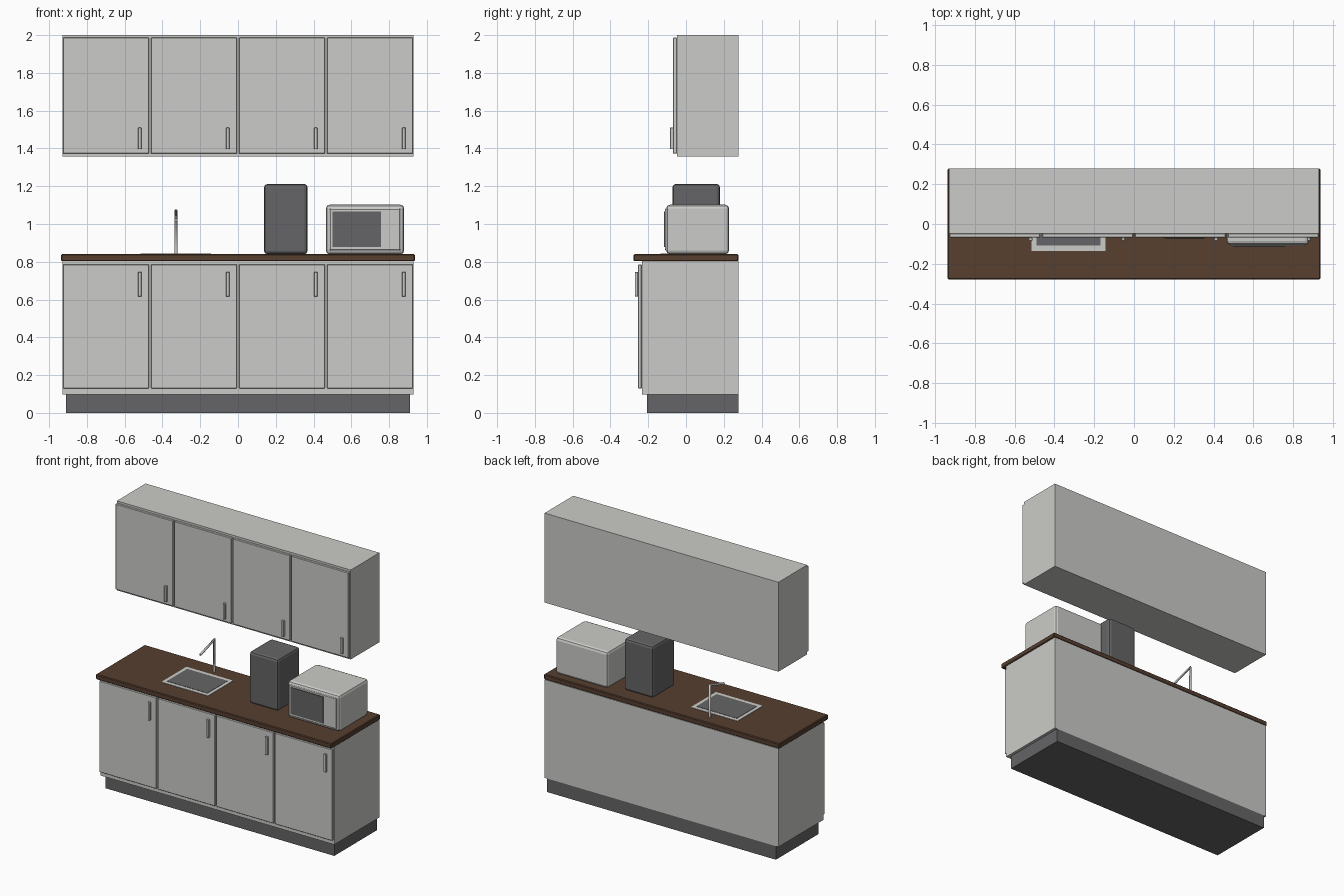
import bpy
from mathutils import Vector

cube = bpy.data.objects.get("Cube")
if cube:
    bpy.data.objects.remove(cube, do_unlink=True)


def material(name, rgb):
    m = bpy.data.materials.new(name)
    m.use_nodes = True
    m.diffuse_color = (*rgb, 1)
    m.node_tree.nodes["Principled BSDF"].inputs["Base Color"].default_value = (*rgb, 1)
    return m


LIGHT = material("light_grey", (0.60, 0.60, 0.58))
DARK = material("dark_grey", (0.13, 0.13, 0.135))
WOOD = material("brown_wood", (0.095, 0.05, 0.03))


def box(name, x, y, z, mat, bevel=0, segments=1):
    """Box spanning the given (min, max) ranges, with optional bevelled edges."""
    bpy.ops.mesh.primitive_cube_add(size=1)
    ob = bpy.context.object
    ob.name = name
    spans = (x, y, z)
    centre = Vector([(a + b) / 2 for a, b in spans])
    size = [b - a for a, b in spans]
    for v in ob.data.vertices:
        v.co = Vector([c * s for c, s in zip(v.co, size)]) + centre
    ob.data.materials.append(mat)
    if bevel:
        mod = ob.modifiers.new("bevel", "BEVEL")
        mod.width = bevel
        mod.segments = segments
    return ob


def cabinet(prefix, front, z, door_z, handle_z):
    """Carcass with four doors, each with an upright bar handle."""
    box(prefix + "_cabinet", (-0.93, 0.93), (front, 0.278), z, LIGHT)
    for i in range(4):
        left = -0.927 + 0.466 * i
        right = left + 0.456
        box(f"{prefix}_door_{i + 1}", (left, right), (front - 0.02, front),
            door_z, LIGHT, 0.003)
        box(f"{prefix}_handle_{i + 1}", (right - 0.058, right - 0.04),
            (front - 0.037, front - 0.02), handle_z, LIGHT, 0.002)


# Base unit and wall unit
box("kick_plinth", (-0.91, 0.91), (-0.206, 0.278), (0, 0.097), DARK)
cabinet("lower", -0.234, (0.097, 0.803), (0.13, 0.786), (0.616, 0.746))
cabinet("upper", -0.048, (1.357, 2.0), (1.372, 1.987), (1.396, 1.51))
TOP = 0.84
box("countertop", (-0.937, 0.937), (-0.278, 0.278), (0.803, TOP), WOOD, 0.005)

# Sink: thin rim with a dark inset basin plate
box("sink_rim", (-0.515, -0.143), (-0.136, 0.15), (TOP - 0.004, TOP + 0.003), LIGHT)
box("sink_basin", (-0.49, -0.168), (-0.108, 0.122), (TOP, TOP + 0.005), DARK)

# Tap: upright pipe with a sloping spout
path = bpy.data.curves.new("tap", "CURVE")
path.dimensions = "3D"
path.bevel_depth = 0.009
path.bevel_resolution = 1
path.use_fill_caps = True
spline = path.splines.new("POLY")
points = [(-0.328, 0.2, TOP), (-0.328, 0.2, 1.07), (-0.328, 0.04, 1.02)]
spline.points.add(len(points) - 1)
for p, co in zip(spline.points, points):
    p.co = (*co, 1)
path.materials.append(LIGHT)
tap = bpy.data.objects.new("tap", path)
bpy.context.collection.objects.link(tap)

# Countertop appliances
box("coffee_machine", (0.138, 0.368), (-0.072, 0.18), (TOP, 1.212), DARK, 0.018, 2)
box("microwave_body", (0.465, 0.88), (-0.105, 0.228), (TOP, 1.102), LIGHT, 0.02, 2)
box("microwave_front", (0.485, 0.86), (-0.111, -0.1), (0.86, 1.082), LIGHT, 0.004)
box("microwave_window", (0.5, 0.758), (-0.116, -0.108), (0.877, 1.067), DARK)
